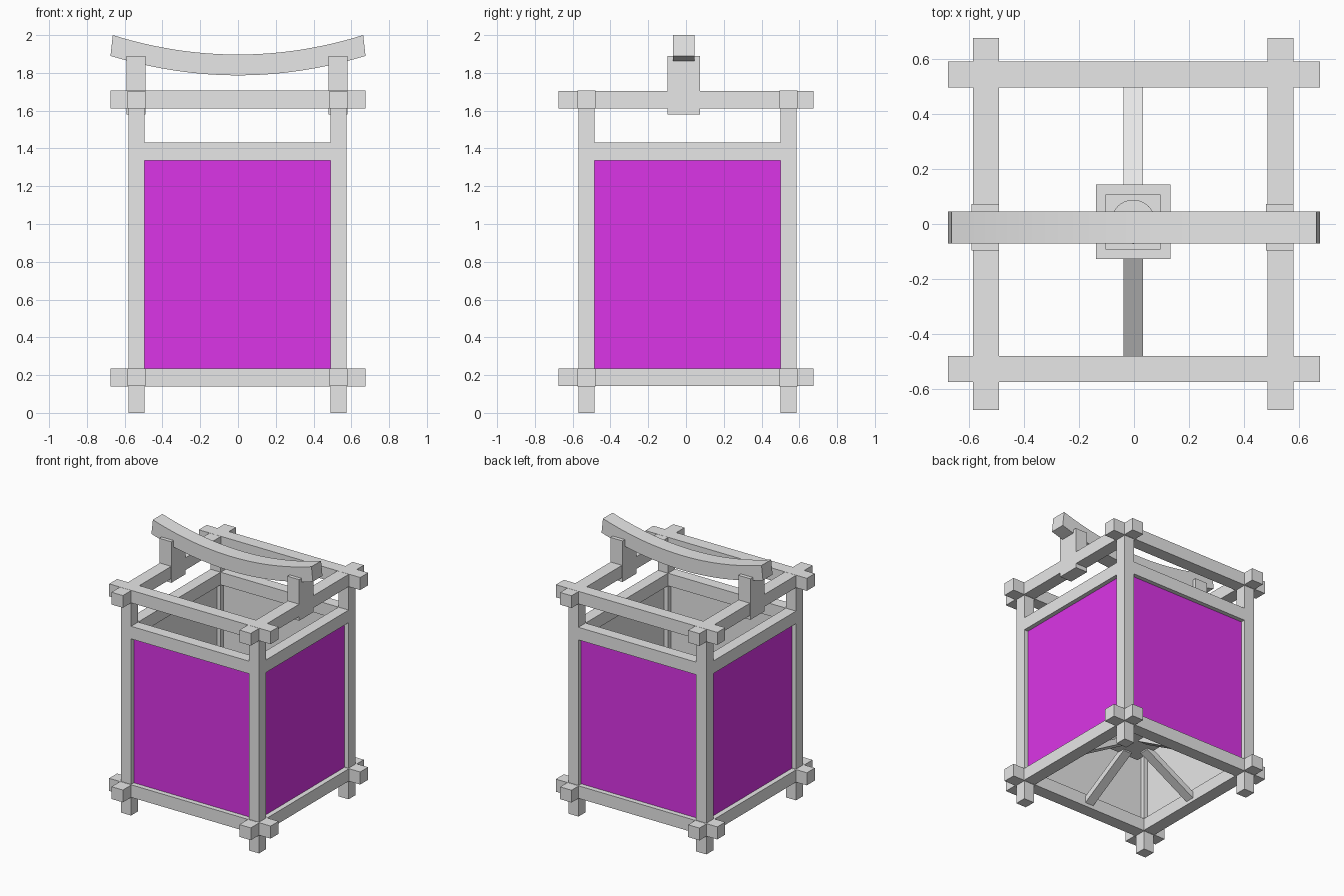
import bpy, bmesh, math
from mathutils import Vector, Matrix

if "Cube" in bpy.data.objects:
    bpy.data.objects.remove(bpy.data.objects["Cube"], do_unlink=True)


def make_material(name, color):
    mat = bpy.data.materials.new(name)
    mat.use_nodes = True
    mat.diffuse_color = color
    mat.node_tree.nodes["Principled BSDF"].inputs["Base Color"].default_value = color
    return mat


GREY = make_material("grey wood", (0.8, 0.8, 0.8, 1))
MAGENTA = make_material("magenta paper", (0.8, 0.04, 0.9, 1))


def finish(bm, name, *mats):
    mesh = bpy.data.meshes.new(name)
    bmesh.ops.recalc_face_normals(bm, faces=bm.faces)
    bm.to_mesh(mesh)
    bm.free()
    obj = bpy.data.objects.new(name, mesh)
    for mat in mats or (GREY,):
        mesh.materials.append(mat)
    bpy.context.collection.objects.link(obj)
    return obj


def box(name, center, size, *mats):
    bm = bmesh.new()
    bmesh.ops.create_cube(bm, size=1)
    bmesh.ops.scale(bm, vec=size, verts=bm.verts)
    bmesh.ops.translate(bm, vec=center, verts=bm.verts)
    return finish(bm, name, *mats)


CX, CY = -0.003, 0.008      # centre of the frame
HALF = 0.535                # centre to post
POST, BEAM, LENGTH = 0.085, 0.095, 1.35
SIDES = (("left", 1), ("right", -1))
ENDS = (("front", -1), ("back", 1))

# Corner posts
for side, sx in SIDES:
    for end, sy in ENDS:
        box(f"{end}_{side}_post", (CX + sx * HALF, CY + sy * HALF, 0.83),
            (POST, POST, 1.66))

# Crossing beams, lower and upper
for level, z in (("lower", 0.188), ("upper", 1.658)):
    for end, sy in ENDS:
        box(f"{level}_{end}_beam", (0, CY + sy * HALF, z), (LENGTH, BEAM, BEAM))
    for side, sx in SIDES:
        box(f"{level}_{side}_beam", (CX + sx * HALF, 0, z),
            (BEAM, LENGTH, BEAM - 0.002))

# Top rails and paper panels, coloured on the outer face only
SPAN = 2 * HALF - POST
for name, angle in (("front", 0), ("left", 90), ("back", 180), ("right", 270)):
    out = Matrix.Rotation(math.radians(angle), 3, "Z") @ Vector((0, -1, 0))
    across = Vector((abs(out.y), abs(out.x), 0))
    thick = Vector((abs(out.x), abs(out.y), 0))
    mid = Vector((CX, CY, 0)) + out * HALF
    box(f"{name}_top_rail", mid + Vector((0, 0, 1.383)),
        across * SPAN + thick * POST + Vector((0, 0, 0.095)))
    panel = box(f"{name}_panel", mid + Vector((0, 0, 0.785)),
                across * SPAN + thick * 0.02 + Vector((0, 0, 1.11)), GREY, MAGENTA)
    for face in panel.data.polygons:
        face.material_index = int(face.normal.dot(out) > 0.9)

# Sloping struts that carry the candle stand
for name, angle in (("front", 0), ("left", 90), ("back", 180), ("right", 270)):
    bm = bmesh.new()
    profile = [(0.08, 0.4), (0.08, 0.45), (0.5, 0.21), (0.5, 0.16)]
    rings = [[bm.verts.new((x, -r, z)) for r, z in profile] for x in (-0.035, 0.035)]
    for ring in rings:
        bm.faces.new(ring)
    for i in range(4):
        j = (i + 1) % 4
        bm.faces.new((rings[0][i], rings[0][j], rings[1][j], rings[1][i]))
    bmesh.ops.rotate(bm, matrix=Matrix.Rotation(math.radians(angle), 3, "Z"),
                     verts=bm.verts)
    bmesh.ops.translate(bm, vec=(CX, CY, 0), verts=bm.verts)
    finish(bm, f"{name}_strut")

# Candle stand with a stepped top, and the candle
box("stand_plate", (CX, CY, 0.43), (0.27, 0.27, 0.04))
box("stand_step", (CX, CY, 0.46), (0.2, 0.2, 0.03))
bm = bmesh.new()
bmesh.ops.create_cone(bm, cap_ends=True, segments=32, radius1=0.08, radius2=0.08,
                      depth=0.22)
bmesh.ops.translate(bm, vec=(CX, CY, 0.58), verts=bm.verts)
candle = finish(bm, "candle")

# Handle brackets clasping the upper side beams
for side, sx in SIDES:
    box(f"{side}_handle_bracket", (-0.005 + sx * HALF, -0.012, 1.735),
        (0.1, 0.17, 0.31))

# Curved handle
bm = bmesh.new()
STEPS = 24
prev = None
for i in range(STEPS + 1):
    t = 2 * i / STEPS - 1
    rise = 0.103 * t * t
    ring = [bm.verts.new((x * t, y, z + rise)) for x, y, z in (
        (0.675, -0.07, 1.787), (0.675, 0.045, 1.787),
        (0.663, 0.045, 1.897), (0.663, -0.07, 1.897))]
    if prev:
        for a in range(4):
            b = (a + 1) % 4
            bm.faces.new((prev[a], prev[b], ring[b], ring[a]))
    if i in (0, STEPS):
        bm.faces.new(ring)
    prev = ring
handle = finish(bm, "handle")

# Smooth shading on the curved parts
bpy.ops.object.select_all(action="DESELECT")
for obj in (candle, handle):
    obj.select_set(True)
bpy.context.view_layer.objects.active = handle
bpy.ops.object.shade_smooth_by_angle(angle=math.radians(30))
